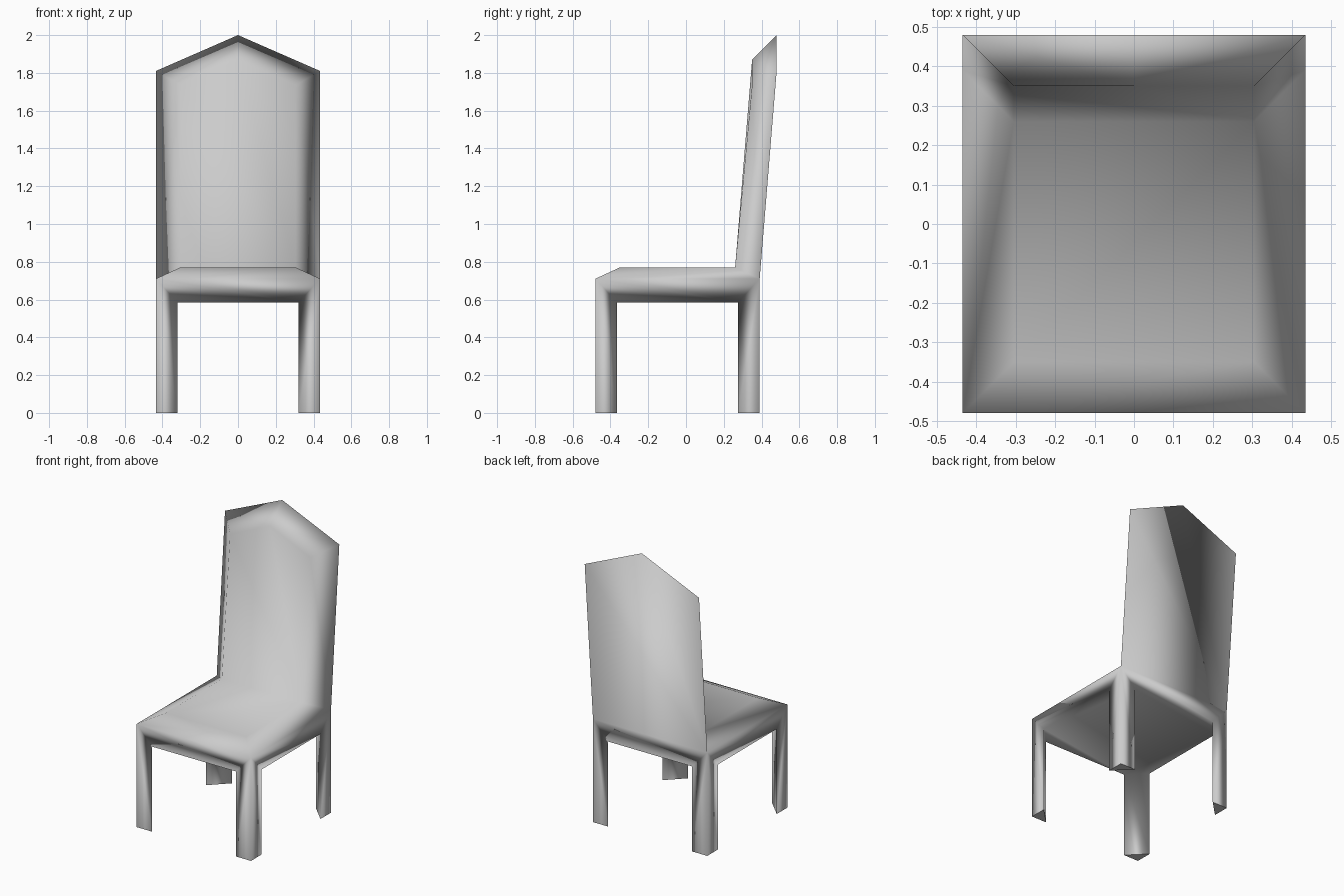
import bpy, bmesh

cube = bpy.data.objects.get("Cube")
if cube:
    bpy.data.objects.remove(cube)

# Main dimensions
W, FRONT, REAR = 0.435, -0.48, 0.39       # seat footprint
LEG, BEVEL = 0.115, 0.13                  # leg width, rounded border width
APRON, RIM, SEAT = 0.585, 0.71, 0.77      # heights
TOP_Y, SHOULDER, PEAK = 0.48, 1.81, 2.0   # top of the backrest
IN_W = W - BEVEL
IN_FRONT, IN_REAR, IN_TOP = FRONT + BEVEL, REAR - BEVEL, TOP_Y - BEVEL
IN_SHOULDER, IN_PEAK = 1.735, 1.87

bm = bmesh.new()
points = {}


def vert(p):
    key = tuple(round(c, 4) for c in p)
    if key not in points:
        points[key] = bm.verts.new(key)
    return points[key]


def face(*pts):
    f = bm.faces.new([vert(p) for p in pts])
    f.smooth = True
    return f


corners = [(-W, FRONT), (W, FRONT), (W, REAR), (-W, REAR)]


def step(a, b):
    """Point one leg width from corner a towards corner b."""
    sign = lambda d: (d > 0) - (d < 0)
    return tuple(s + LEG * sign(e - s) for s, e in zip(a, b))


# Four outer walls, each an apron with half of two legs
underside = []
for i, a in enumerate(corners):
    b = corners[(i + 1) % 4]
    pa, pb = step(a, b), step(b, a)
    face((*a, RIM), (*a, 0), (*pa, 0), (*pa, APRON),
         (*pb, APRON), (*pb, 0), (*b, 0), (*b, RIM))
    underside += [(*pa, APRON), (*pb, APRON)]
face(*reversed(underside))

# Inner diagonal face and foot of each three-sided leg
for i, a in enumerate(corners):
    p, q = step(a, corners[i - 1]), step(a, corners[(i + 1) % 4])
    face((*p, 0), (*p, APRON), (*q, APRON), (*q, 0))
    foot = face((*a, 0), (*p, 0), (*q, 0))
    for e in foot.edges:
        e.smooth = False

# Seat cushion and its sloping front border
face((-IN_W, IN_FRONT, SEAT), (IN_W, IN_FRONT, SEAT),
     (IN_W, IN_REAR, SEAT), (-IN_W, IN_REAR, SEAT))
face((-W, FRONT, RIM), (W, FRONT, RIM),
     (IN_W, IN_FRONT, SEAT), (-IN_W, IN_FRONT, SEAT))

# Backrest: front panel and rear panel with a pointed top
face((-IN_W, IN_REAR, SEAT), (IN_W, IN_REAR, SEAT), (IN_W, IN_TOP, IN_SHOULDER),
     (0, IN_TOP, IN_PEAK), (-IN_W, IN_TOP, IN_SHOULDER))
face((W, REAR, RIM), (-W, REAR, RIM), (-W, TOP_Y, SHOULDER),
     (0, TOP_Y, PEAK), (W, TOP_Y, SHOULDER))

# Borders on both sides: seat, backrest and top
for s in (-1, 1):
    inner = [(s * IN_W, IN_FRONT, SEAT), (s * IN_W, IN_REAR, SEAT),
             (s * IN_W, IN_TOP, IN_SHOULDER), (0, IN_TOP, IN_PEAK)]
    outer = [(s * W, FRONT, RIM), (s * W, REAR, RIM),
             (s * W, TOP_Y, SHOULDER), (0, TOP_Y, PEAK)]
    for k in range(3):
        face(outer[k], outer[k + 1], inner[k + 1], inner[k])

bmesh.ops.recalc_face_normals(bm, faces=bm.faces)
mesh = bpy.data.meshes.new("chair")
bm.to_mesh(mesh)
bm.free()
chair = bpy.data.objects.new("chair", mesh)
bpy.context.collection.objects.link(chair)

# Plain grey finish
color = (0.6, 0.6, 0.6, 1)
grey = bpy.data.materials.new("plain_grey")
grey.use_nodes = True
grey.diffuse_color = color
grey.node_tree.nodes["Principled BSDF"].inputs["Base Color"].default_value = color
mesh.materials.append(grey)
